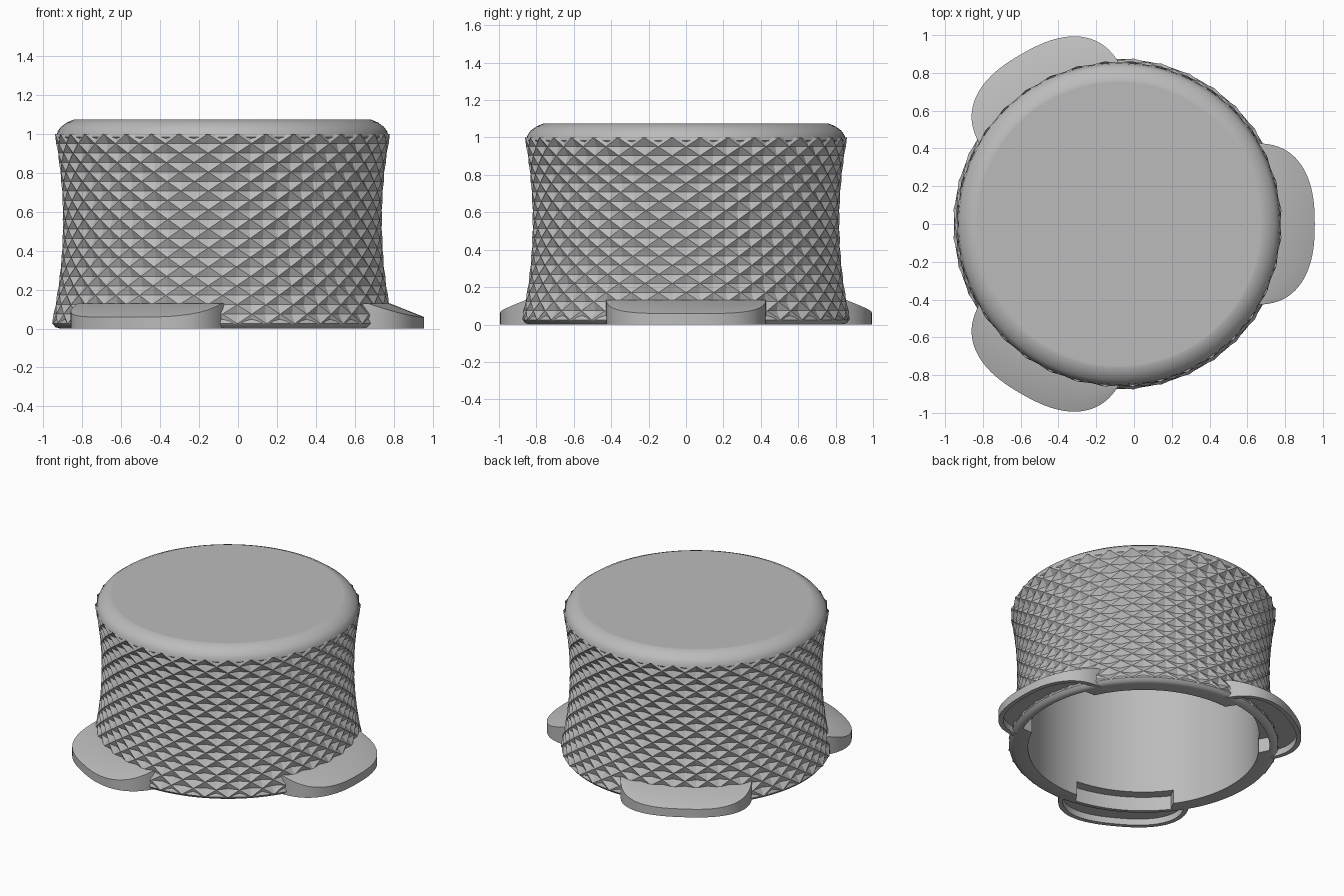
import bpy
import bmesh
from math import sin, cos, pi, radians, hypot

cube = bpy.data.objects.get("Cube")
if cube:
    bpy.data.objects.remove(cube)

CENTRE_X = -0.08
TAB_ANGLES = (0, 120, 240)

grey = bpy.data.materials.new("plain_grey")
grey.use_nodes = True
grey.diffuse_color = (0.5, 0.5, 0.5, 1)
grey.node_tree.nodes["Principled BSDF"].inputs["Base Color"].default_value = (0.5, 0.5, 0.5, 1)


def finish(name, bm, angle=0, smooth=None):
    """Turn a bmesh into an object placed on the body axis."""
    bmesh.ops.recalc_face_normals(bm, faces=bm.faces)
    mesh = bpy.data.meshes.new(name)
    bm.to_mesh(mesh)
    bm.free()
    mesh.materials.append(grey)
    obj = bpy.data.objects.new(name, mesh)
    bpy.context.collection.objects.link(obj)
    obj.location.x = CENTRE_X
    obj.rotation_euler.z = radians(angle)
    if smooth:
        bpy.ops.object.select_all(action='DESELECT')
        obj.select_set(True)
        bpy.context.view_layer.objects.active = obj
        bpy.ops.object.shade_smooth_by_angle(angle=radians(smooth))
    return obj


def skin(loops, ring):
    """Quad strips between loops of points; ring closes each loop, otherwise
    the loops wrap around and both ends are capped."""
    bm = bmesh.new()
    rows = [[bm.verts.new(p) for p in loop] for loop in loops]
    n = len(rows[0])
    pairs = list(zip(rows, rows[1:]))
    if not ring:
        pairs.append((rows[-1], rows[0]))
    for a, b in pairs:
        for i in range(n if ring else n - 1):
            j = (i + 1) % n
            bm.faces.new((a[i], a[j], b[j], b[i]))
    if ring:
        bm.faces.new(rows[0])
        bm.faces.new(rows[-1])
    else:
        bm.faces.new([r[0] for r in rows])
        bm.faces.new([r[-1] for r in rows])
    return bm


def grip_radius(z):
    """Waisted outline of the grip."""
    return 0.821 + 0.21 * (z - 0.55) ** 2


# Hollow body: ceiling, inner wall with notches at the tabs, foot, core and cap
def inner_rim(i, count):
    deg = 360 * i / count
    near = min(abs((deg - t + 180) % 360 - 180) for t in TAB_ANGLES)
    return 0.82 if near < 23 else 0.75


COLS = 144
profile = [(0.75, 1.0), (0.75, 0.1), ("notch", 0.1), ("notch", 0),
           (0.835, 0), (0.858, 0.007), (0.873, 0.025), (0.868, 0.04)]
profile += [(grip_radius(z) - 0.028, z) for z in (0.07, 0.15, 0.25, 0.4, 0.55, 0.7, 0.85, 0.95)]
profile += [(0.853, 0.985), (0.848, 1.012), (0.83, 1.037), (0.8, 1.059),
            (0.762, 1.075), (0.75, 1.075)]
loops = []
for r, z in profile:
    loop = []
    for i in range(COLS):
        a = 2 * pi * i / COLS
        rad = inner_rim(i, COLS) if r == "notch" else r
        loop.append((rad * cos(a), rad * sin(a), z))
    loops.append(loop)
finish("body_shell", skin(loops, True), smooth=35)

# Diamond knurl: crossing helical ridges with a pit inside every diamond
DIAMONDS, ROWS = 36, 20
Z_LOW, Z_HIGH = 0.025, 1.0
bm = bmesh.new()
grid = []
for k in range(ROWS + 1):
    z = Z_LOW + (Z_HIGH - Z_LOW) * k / ROWS
    row = []
    for i in range(2 * DIAMONDS):
        a = pi * i / DIAMONDS
        r = grip_radius(z) - (0 if (i + k) % 2 else 0.024)
        row.append(bm.verts.new((r * cos(a), r * sin(a), z)))
    grid.append(row)
for k in range(ROWS):
    for i in range(2 * DIAMONDS):
        j = (i + 1) % (2 * DIAMONDS)
        a, b, c, d = grid[k][i], grid[k][j], grid[k + 1][j], grid[k + 1][i]
        if (i + k) % 2:
            bm.faces.new((a, b, c))
            bm.faces.new((a, c, d))
        else:
            bm.faces.new((a, b, d))
            bm.faces.new((b, c, d))
finish("knurled_grip", bm)


# Sloping tabs with a hollow underside
def tab_outline(inset):
    points = []
    for i in range(49):
        t = -pi / 2 + pi * i / 48
        c, s = max(cos(t), 0), sin(t)
        x = 0.72 + (0.317 - inset) * c ** (2 / 2.45)
        y = (0.427 - inset) * abs(s) ** (2 / 2.45) * (1 if s > 0 else -1)
        points.append((x, y))
    return points


def pulled_in(points, radius):
    out = []
    for x, y in points:
        f = min(1, radius / hypot(x, y))
        out.append((x * f, y * f))
    return out


def at_height(points, z):
    return [(x, y, z) for x, y in points]


def on_slope(points):
    return [(x, y, min(0.13, 0.06 + 0.4 * (1.035 - hypot(x, y)))) for x, y in points]


outer, pocket = tab_outline(0), tab_outline(0.03)
tab_loops = [on_slope(pulled_in(outer, 0.822)), on_slope(pulled_in(outer, 0.86)),
             on_slope(outer), at_height(outer, 0), at_height(pocket, 0),
             at_height(pocket, 0.045), at_height(pulled_in(pocket, 0.822), 0.045)]
for n, angle in enumerate(TAB_ANGLES):
    finish(f"tab_{n + 1}", skin(tab_loops, False), angle, smooth=30)


# Screw post on the inner wall with a round hole from below
POST_RADIUS = 0.655


def rectangle(half_x, half_y, z):
    loop = []
    for i in range(32):
        c, s = cos(pi * i / 16), sin(pi * i / 16)
        m = max(abs(c), abs(s))
        loop.append((POST_RADIUS + half_x * c / m, half_y * s / m, z))
    return loop


def circle(radius, z):
    return [(POST_RADIUS + radius * cos(pi * i / 16), radius * sin(pi * i / 16), z)
            for i in range(32)]


post_loops = [rectangle(0.105, 0.17, 1.01), rectangle(0.105, 0.17, 0.345),
              circle(0.046, 0.345), circle(0.046, 0.7)]
finish("screw_post", skin(post_loops, True), 30, smooth=30)
